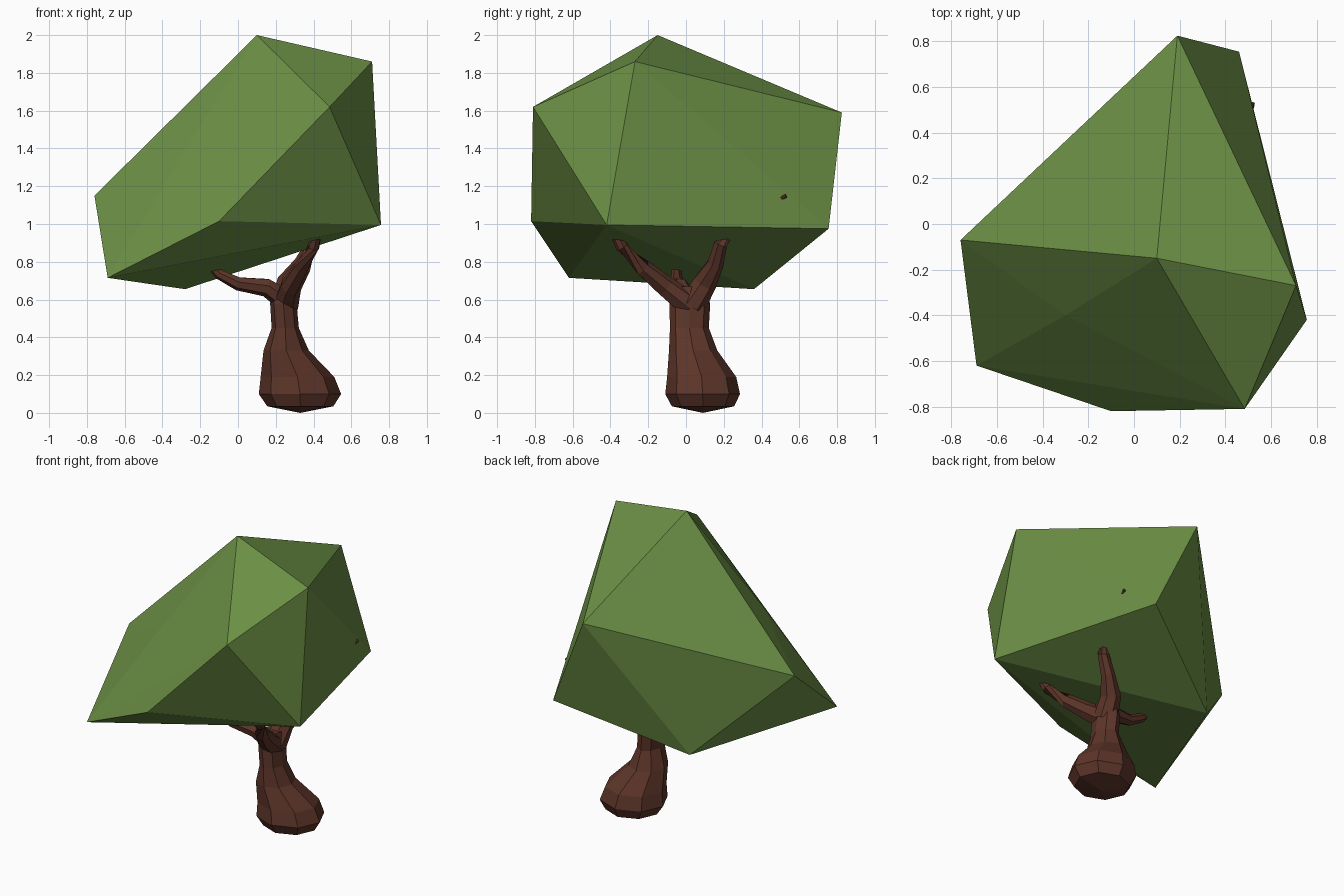
import bpy, bmesh, math
from mathutils import Vector

if "Cube" in bpy.data.objects:
    bpy.data.objects.remove(bpy.data.objects["Cube"])


def material(name, rgb):
    m = bpy.data.materials.new(name)
    m.diffuse_color = (*rgb, 1)
    m.use_nodes = True
    m.node_tree.nodes["Principled BSDF"].inputs["Base Color"].default_value = m.diffuse_color
    return m


BARK = material("bark", (0.11, 0.036, 0.022))
LEAF = material("leaf", (0.15, 0.28, 0.06))


def finish(name, bm, mat):
    bmesh.ops.recalc_face_normals(bm, faces=bm.faces)
    me = bpy.data.meshes.new(name)
    bm.to_mesh(me)
    bm.free()
    me.materials.append(mat)
    ob = bpy.data.objects.new(name, me)
    bpy.context.collection.objects.link(ob)
    return ob


def tube(name, rows, upright=False, sides=8, bottom=None):
    """Faceted tube through rows of (x, y, z, rx, ry); rings face along the path."""
    bm = bmesh.new()
    rings = []
    for i, (x, y, z, rx, ry) in enumerate(rows):
        a = Vector(rows[max(i - 1, 0)][:3])
        b = Vector(rows[min(i + 1, len(rows) - 1)][:3])
        u, v = Vector((1, 0, 0)), Vector((0, 1, 0))
        if not upright:
            t = (b - a).normalized()
            ref = Vector((0, 1, 0)) if abs(t.y) < 0.6 else Vector((1, 0, 0))
            u = t.cross(ref).normalized()
            v = t.cross(u)
        ring = []
        for k in range(sides):
            w = 2 * math.pi * k / sides
            ring.append(bm.verts.new(Vector((x, y, z)) + u * rx * math.cos(w) + v * ry * math.sin(w)))
        rings.append(ring)
    for r, s in zip(rings, rings[1:]):
        for k in range(sides):
            n = (k + 1) % sides
            bm.faces.new((r[k], r[n], s[n], s[k]))
    bm.faces.new(rings[-1])
    if bottom:
        p = bm.verts.new(bottom)
        for k in range(sides):
            bm.faces.new((p, rings[0][k], rings[0][(k + 1) % sides]))
    else:
        bm.faces.new(rings[0])
    return finish(name, bm, BARK)


def limb(name, pts):
    return tube(name, [(x, y, z, r, r) for x, y, z, r in pts], sides=7)


# Trunk with swollen, leaning foot
tube("trunk", [
    (0.33, 0.09, 0.035, 0.175, 0.165),
    (0.328, 0.088, 0.10, 0.218, 0.198),
    (0.315, 0.083, 0.19, 0.195, 0.183),
    (0.255, 0.038, 0.33, 0.12, 0.128),
    (0.25, 0.018, 0.45, 0.072, 0.103),
    (0.24, 0.02, 0.58, 0.07, 0.108),
    (0.245, 0.02, 0.67, 0.06, 0.07),
], upright=True, bottom=(0.33, 0.09, 0))

# Three branches that vanish into the crown
limb("left_branch", [(0.25, 0.0, 0.60, 0.06), (0.15, -0.03, 0.665, 0.05), (0.0, -0.05, 0.685, 0.037),
                     (-0.10, -0.05, 0.735, 0.028), (-0.2, -0.06, 0.84, 0.014)])
limb("front_branch", [(0.25, 0.02, 0.57, 0.07), (0.28, -0.11, 0.67, 0.057), (0.34, -0.23, 0.77, 0.045),
                      (0.40, -0.34, 0.88, 0.033), (0.44, -0.42, 1.03, 0.015)])
limb("back_branch", [(0.25, 0.03, 0.57, 0.075), (0.27, 0.10, 0.69, 0.065), (0.34, 0.155, 0.79, 0.045),
                     (0.40, 0.185, 0.90, 0.036), (0.45, 0.30, 1.03, 0.026), (0.52, 0.53, 1.15, 0.010)])

# Crown: one rough faceted block
bm = bmesh.new()
for co in [(0.10, -0.15, 2.0), (0.71, -0.27, 1.86), (0.485, -0.81, 1.62), (-0.76, -0.07, 1.15),
           (-0.69, -0.62, 0.715), (-0.10, -0.82, 1.015), (0.757, -0.42, 0.995), (0.19, 0.825, 1.59),
           (0.46, 0.755, 0.975), (-0.28, 0.36, 0.655), (-0.30, -0.40, 1.36)]:
    bm.verts.new(co)
hull = bmesh.ops.convex_hull(bm, input=bm.verts)
loose = [v for v in bm.verts if not v.link_faces]
bmesh.ops.delete(bm, geom=loose, context='VERTS')
finish("crown", bm, LEAF)
